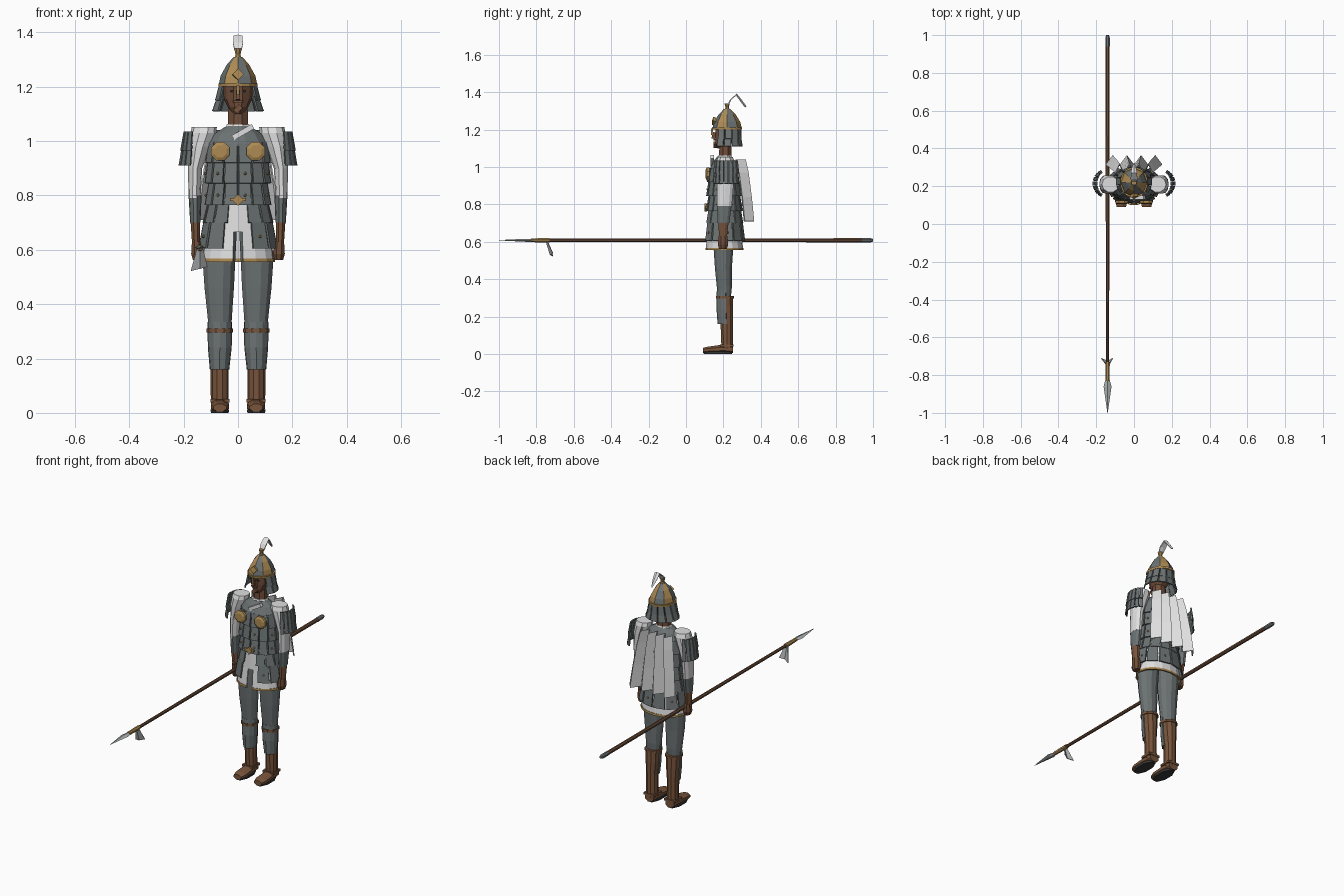
import bpy, bmesh
from math import sin, cos, radians, pi
from mathutils import Matrix, Vector

cube = bpy.data.objects.get("Cube")
if cube:
    bpy.data.objects.remove(cube, do_unlink=True)


def material(name, rgb):
    m = bpy.data.materials.new(name)
    m.use_nodes = True
    m.diffuse_color = (*rgb, 1)
    m.node_tree.nodes["Principled BSDF"].inputs["Base Color"].default_value = (*rgb, 1)
    return m


STEEL = material("armour grey", (.15, .17, .17))
CLOTH = material("white cloth", (.74, .74, .74))
LEATHER = material("brown leather", (.19, .09, .045))
SKIN = material("skin brown", (.16, .075, .042))
GOLD = material("gold", (.42, .26, .09))
WOOD = material("shaft wood", (.15, .075, .04))
BLADE = material("pale steel", (.42, .44, .44))
DARK = material("dark sole", (.04, .04, .04))


def finish(name, bm, mats, thick=0):
    bmesh.ops.recalc_face_normals(bm, faces=bm.faces)
    me = bpy.data.meshes.new(name)
    bm.to_mesh(me)
    bm.free()
    for m in mats if isinstance(mats, list) else [mats]:
        me.materials.append(m)
    ob = bpy.data.objects.new(name, me)
    bpy.context.collection.objects.link(ob)
    if thick:
        ob.modifiers.new("thickness", "SOLIDIFY").thickness = thick
    return ob


def around(ring, a):
    """Point on an elliptical ring; angle 0 faces the front."""
    cx, cy, z, rx, ry = ring
    return Vector((cx + rx * sin(a), cy - ry * cos(a), z))


def loft(name, rings, mats, n=10, arc=None, thick=0, turn=0.5):
    """Skin of elliptical rings: closed and capped, or an open arc in degrees."""
    bm = bmesh.new()
    if arc:
        a0, a1 = radians(arc[0]), radians(arc[1])
        angles = [a0 + (a1 - a0) * i / n for i in range(n + 1)]
    else:
        angles = [2 * pi * (i + turn) / n for i in range(n)]
    rows = [[bm.verts.new(around(r, a)) for a in angles] for r in rings]
    for low, high in zip(rows, rows[1:]):
        for i in range(n):
            j = (i + 1) % len(angles)
            f = bm.faces.new((low[i], low[j], high[j], high[i]))
            if isinstance(mats, list):
                f.material_index = i % len(mats)
    if not arc:
        bm.faces.new(rows[0])
        bm.faces.new(rows[-1])
    return finish(name, bm, mats, thick)


def plates(name, top, bottom, n, arc=(0, 360), gap=.06, studs=False):
    """Hanging plates around a ring, with optional small gold studs."""
    bm, sm = bmesh.new(), bmesh.new()
    step = radians(arc[1] - arc[0]) / n
    for i in range(n):
        a = radians(arc[0]) + step * (i + gap)
        b = a + step * (1 - 2 * gap)
        quad = [around(top, a), around(top, b), around(bottom, b), around(bottom, a)]
        bm.faces.new([bm.verts.new(p) for p in quad])
        if studs and i % 2 == 0:
            c = (quad[0] + quad[1]) * .2 + (quad[2] + quad[3]) * .3
            out = Vector((sin((a + b) / 2), -cos((a + b) / 2), 0))
            bmesh.ops.create_icosphere(sm, subdivisions=1, radius=.006,
                                       matrix=Matrix.Translation(c + out * .005))
    ob = finish(name, bm, STEEL, .007)
    ob.modifiers["thickness"].offset = 0
    if studs:
        finish(name + "_studs", sm, GOLD)
    else:
        sm.free()
    return ob


def box(name, loc, size, mat, rot=(0, 0, 0)):
    bm = bmesh.new()
    bmesh.ops.create_cube(bm, size=1, matrix=Matrix.Diagonal((*size, 1)))
    ob = finish(name, bm, mat)
    ob.location, ob.rotation_euler = loc, [radians(r) for r in rot]
    return ob


def lying(ob, loc, pitch=90):
    """Turn a lofted part so that its top points forward."""
    ob.location, ob.rotation_euler = loc, (radians(pitch), 0, 0)
    return ob


def strip(name, rows, mat, thick):
    """Sheet through rows of points."""
    bm = bmesh.new()
    vs = [[bm.verts.new(p) for p in row] for row in rows]
    for r, s in zip(vs, vs[1:]):
        for i in range(len(r) - 1):
            bm.faces.new((r[i], r[i + 1], s[i + 1], s[i]))
    return finish(name, bm, mat, thick)


Y = .205
# Torso, neck and head
loft("torso", [(0, Y, .70, .105, .08), (0, Y, .80, .10, .076), (0, Y, .90, .112, .08),
               (0, Y, .99, .115, .08), (0, Y, 1.03, .085, .06), (0, Y, 1.055, .045, .04)], STEEL, 12)
loft("neck", [(0, .21, 1.03, .042, .036), (0, .21, 1.14, .038, .034)], SKIN, 8)
loft("head", [(0, .19, 1.10, .018, .022), (0, .20, 1.125, .038, .045), (0, .215, 1.155, .052, .06),
              (0, .22, 1.22, .055, .064)], SKIN, 10)
box("nose", (0, .15, 1.168), (.014, .02, .035), SKIN, (-15, 0, 0))
box("beard", (0, .158, 1.118), (.02, .02, .03), LEATHER, (0, 45, 0))
box("moustache", (0, .152, 1.146), (.036, .012, .007), LEATHER)
box("scarf", (.018, .14, 1.033), (.085, .02, .02), CLOTH, (0, -30, 0))
loft("collar", [(0, Y, 1.045, .052, .045), (0, .208, 1.062, .044, .038)], CLOTH, 8)
for s in (-1, 1):
    box("eye", (s * .02, .157, 1.183), (.016, .006, .005), DARK)

# Helmet with alternating segments, rim, crest and neck guard
loft("helmet", [(0, .22, 1.205, .071, .079), (0, .22, 1.24, .064, .070), (0, .22, 1.28, .042, .046),
                (0, .22, 1.31, .016, .017)], [STEEL, GOLD], 8, turn=0)
loft("helmet_rim", [(0, .22, 1.2, .073, .081), (0, .22, 1.212, .074, .082)], GOLD, 16)
loft("finial", [(0, .22, 1.30, .016, .016), (0, .22, 1.318, .01, .01), (0, .22, 1.34, .015, .015)], GOLD, 8)
box("brow_diamond", (0, .15, 1.245), (.03, .016, .03), GOLD, (-12, 45, 0))
box("nose_guard", (0, .139, 1.188), (.010, .012, .035), GOLD)
plates("neck_guard_upper", (0, .22, 1.21, .066, .073), (0, .22, 1.15, .082, .076), 9, (52, 308))
plates("neck_guard_lower", (0, .22, 1.165, .074, .072), (0, .22, 1.11, .094, .082), 9, (48, 312))
path = [(.222, 1.335, .012), (.235, 1.36, .018), (.268, 1.388, .016), (.29, 1.36, .014), (.32, 1.32, .004)]
strip("plume", [[(-w, y, z), (0, y + .004, z + .004), (w, y, z)] for y, z, w in path], CLOTH, .006)

# Plate rows on the torso
for name, zt, zb, rt, rb, yt, yb in (("chest", .995, .92, .108, .12, .076, .09),
                                     ("rib", .935, .845, .110, .122, .08, .094),
                                     ("waist", .855, .765, .106, .122, .08, .095)):
    plates(name + "_plates", (0, Y, zt, rt, yt), (0, Y, zb, rb, yb), 14, studs=name != "chest")
box("belt_ornament", (0, .106, .783), (.03, .012, .03), GOLD, (0, 45, 0))
box("belt_bar", (0, .108, .785), (.06, .01, .012), GOLD)

# Skirt with front slit, hem and hanging plates
loft("skirt_top", [(0, Y, .665, .118, .09), (0, Y, .79, .104, .083)], CLOTH, 16, (0, 360), .006)
loft("skirt", [(0, Y, .565, .133, .1), (0, Y, .67, .117, .089)], CLOTH, 16, (8, 352), .006)
loft("skirt_hem", [(0, Y, .556, .137, .103), (0, Y, .568, .136, .102)], GOLD, 16, (8, 352), .009)
plates("hip_plates", (0, Y, .78, .108, .084), (0, Y, .70, .128, .098), 12, (16, 344))
plates("skirt_plates", (0, Y, .715, .122, .094), (0, Y, .605, .143, .108), 10, (21, 339), studs=True)

# Paired parts
for s in (-1, 1):
    side = "left" if s > 0 else "right"
    # Chest disc
    lying(loft(side + "_chest_disc", [(0, 0, 0, .037, .037), (0, 0, .014, .037, .037), (0, 0, .02, .024, .024)],
               GOLD, 8), (s * .065, .125, .962))
    # Arm and hand
    loft(side + "_sleeve", [(s * .16, Y, .79, .022, .042), (s * .158, .21, .9, .026, .046),
                            (s * .142, .21, .98, .042, .05), (s * .127, .21, 1.03, .048, .05),
                            (s * .124, .21, 1.052, .046, .042)], CLOTH, 10)
    loft(side + "_bracer", [(s * .157, .2, .70, .019, .033), (s * .158, Y, .80, .024, .042)], STEEL, 10)
    loft(side + "_wrist", [(s * .154, .198, .62, .016, .022), (s * .157, .2, .705, .019, .03)], LEATHER, 8)
    loft(side + "_fist", [(s * .15, .198, .562, .017, .022), (s * .15, .198, .585, .024, .03),
                          (s * .152, .198, .63, .019, .026)], SKIN, 8)
    # Shoulder plates, fanned around the outside of the arm
    arc = (20, 160) if s > 0 else (200, 340)
    for row, zt, zb, r in (("upper", 1.035, .965, 0), ("lower", .985, .91, .006)):
        plates(f"{side}_shoulder_{row}", (s * .15, .215, zt, .047 + r, .064),
               (s * .15, .215, zb, .06 + r, .072), 7, arc, .08)
    # Leg, boot and greave
    loft(side + "_trouser", [(s * .067, Y, .30, .043, .036), (s * .067, Y, .35, .046, .041),
                             (s * .069, .2, .46, .056, .047), (s * .07, .2, .56, .062, .054),
                             (s * .062, Y, .68, .06, .06)], STEEL, 12)
    loft(side + "_boot", [(s * .067, .22, .03, .033, .032), (s * .068, .218, .16, .033, .035),
                          (s * .067, .213, .24, .040, .041), (s * .067, .212, .31, .042, .04)], LEATHER, 10)
    loft(side + "_greave", [(s * .068, .212, .16, .036, .043), (s * .067, .21, .24, .044, .047),
                            (s * .067, .208, .335, .046, .044)], STEEL, 6, (-95, 95), .005)
    loft(side + "_greave_strap", [(s * .067, .208, .296, .048, .05), (s * .067, .208, .31, .048, .05)],
         LEATHER, 10)
    lying(loft(side + "_foot", [(0, .025, -.25, .03, .022), (0, .027, -.19, .034, .024),
                                (0, .022, -.12, .036, .019), (0, .019, -.09, .026, .015)], LEATHER, 8),
          (s * .067, 0, 0))
    loft(side + "_sole", [(s * .067, .17, 0, .035, .081), (s * .067, .17, .012, .037, .083)], DARK, 8)
    box(side + "_ankle_strap", (s * .067, .218, .045), (.07, .07, .012), LEATHER)

# Pleated cape
columns = range(-4, 5)
rows = [[(i / 4 * w, y + (.05 if i % 2 else 0), z) for i in columns]
        for z, w, y in ((1.04, .10, .27), (.97, .115, .285), (.84, .135, .302), (.71, .15, .315))]
strip("cape", rows, CLOTH, .006)

# Spear held level, with tip, butt and pennant
X, Z = -.14, .608
lying(loft("spear_shaft", [(0, 0, -.96, .012, .012), (0, 0, .76, .009, .009)], WOOD, 8), (X, 0, Z))
lying(loft("spear_butt", [(0, 0, -1, .008, .008), (0, 0, -.985, .013, .013), (0, 0, -.94, .013, .013)],
           STEEL, 8), (X, 0, Z))
lying(loft("spear_socket", [(0, 0, .73, .013, .013), (0, 0, .83, .011, .011)], GOLD, 8), (X, 0, Z))
lying(loft("spear_blade", [(0, 0, .82, .01, .008), (0, 0, .86, .021, .008), (0, 0, 1, .001, .001)],
           BLADE, 4, turn=0), (X, 0, Z))
strip("pennant", [[(X - .012, -.742, .602), (X, -.75, .602), (X + .012, -.742, .602)],
                  [(X - .034, -.713, .522), (X, -.728, .53), (X + .028, -.713, .538)]], BLADE, .004)
